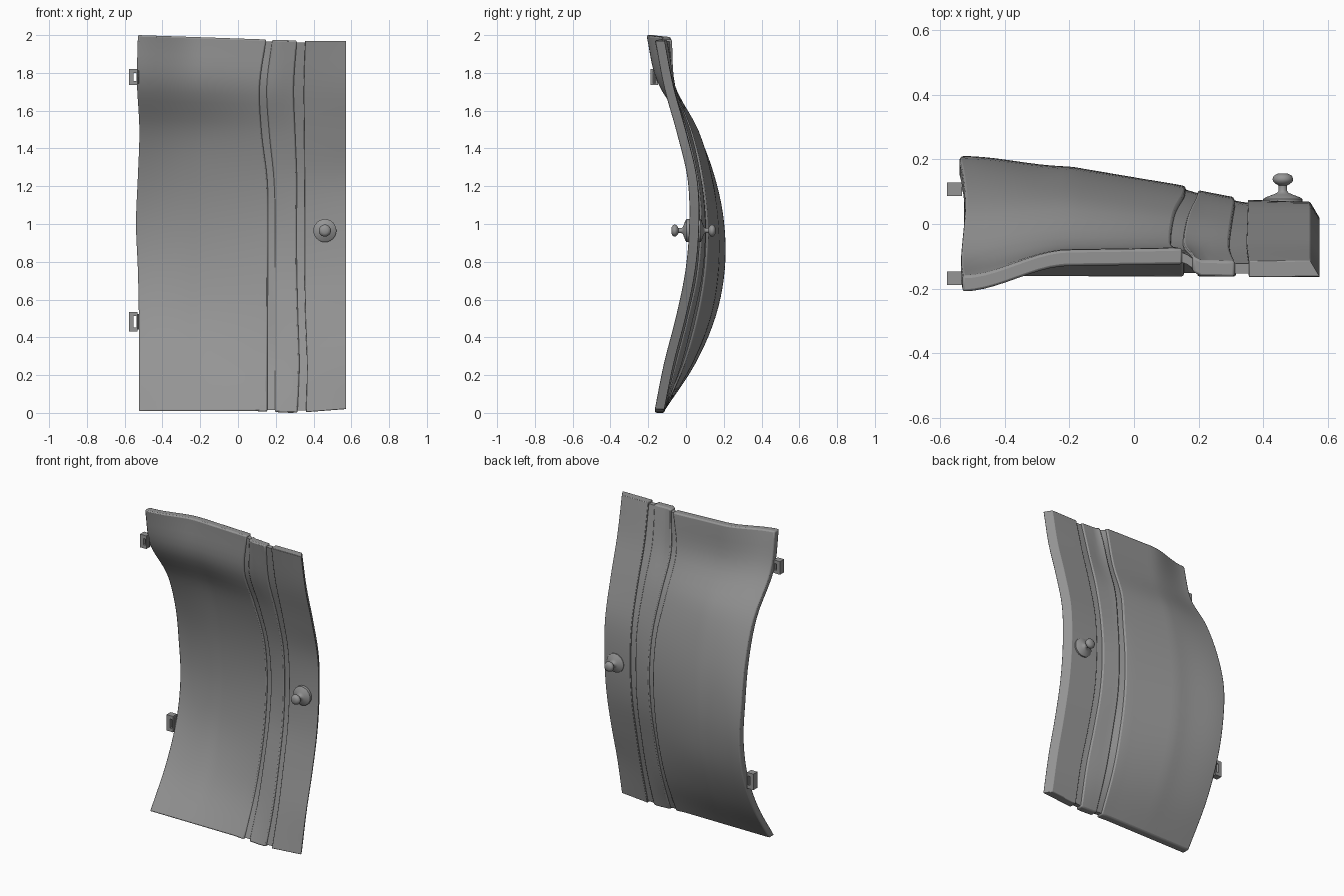
import bpy, bmesh, math
from mathutils import Vector

if "Cube" in bpy.data.objects:
    bpy.data.objects.remove(bpy.data.objects["Cube"])

THICK = 0.05
# depth of the front face, sampled bottom to top, at several x columns
COLS = [
    (-0.53, [-.165, -.005, .10, .147, .143, .093, -.002, -.155, -.21]),
    (-0.20, [-.165, -.02, .075, .115, .115, .08, .01, -.115, -.130]),
    (0.15, [-.165, -.06, .01, .05, .06, .035, -.025, -.11, -.125]),
    (0.20, [-.165, -.08, -.02, .03, .045, .022, -.035, -.12, -.162]),
    (0.35, [-.165, -.11, -.05, .0, .016, .003, -.05, -.115, -.165]),
    (0.57, [-.165, -.12, -.06, -.012, .008, .0, -.055, -.12, -.163]),
]


def spline(vals, t):
    """Catmull-Rom through evenly spaced values, t in 0..1."""
    n = len(vals) - 1
    f = min(max(t, 0), 1) * n
    i = min(int(f), n - 1)
    u = f - i
    b, c = vals[i], vals[i + 1]
    a = vals[i - 1] if i > 0 else 2 * b - c
    d = vals[i + 2] if i + 2 <= n else 2 * c - b
    return b + 0.5 * u * (c - a + u * (2*a - 5*b + 4*c - d + u * (3*(b - c) + d - a)))


def front_y(x, t):
    x = min(max(x, COLS[0][0]), COLS[-1][0])
    for k, ((x0, v0), (x1, v1)) in enumerate(zip(COLS, COLS[1:])):
        if x <= x1:
            u = (x - x0) / (x1 - x0)
            if k == 0:
                u = u * u * (3 - 2 * u)
            y = spline(v0, t) * (1 - u) + spline(v1, t) * u
            return y + 0.009 * math.sin(math.pi * t)


def height(x, t):
    top = 2.0 - 0.03 * min(1, (x + 0.53) / 0.88)
    bottom = 0.01 - 0.01 * max(0, 1 - abs(x - 0.28) / 0.2)
    if x > 0.35:
        bottom = 0.003 + 0.017 * (x - 0.35) / 0.22
    return bottom + (top - bottom) * t


dark = bpy.data.materials.new("dark_grey")
dark.diffuse_color = (0.3, 0.3, 0.3, 1)
dark.use_nodes = True
dark.node_tree.nodes["Principled BSDF"].inputs["Base Color"].default_value = dark.diffuse_color


def finish(ob, bevel=0, angle=35):
    ob.data.materials.append(dark)
    bpy.context.view_layer.objects.active = ob
    for o in bpy.context.selected_objects:
        o.select_set(False)
    ob.select_set(True)
    if bevel:
        m = ob.modifiers.new("soft_edges", 'BEVEL')
        m.width, m.segments, m.limit_method = bevel, 2, 'ANGLE'
        m.angle_limit = math.radians(40)
    bpy.ops.object.shade_smooth_by_angle(angle=math.radians(angle))


def new_object(name, bm):
    bmesh.ops.recalc_face_normals(bm, faces=bm.faces)
    me = bpy.data.meshes.new(name)
    bm.to_mesh(me)
    bm.free()
    ob = bpy.data.objects.new(name, me)
    bpy.context.collection.objects.link(ob)
    return ob


def plank(name, left, right, nx, nz=40, inset=0, slant=0, bevel=0.008):
    """Warped board between two wavy edges; slant pulls in the back right edge."""
    bm = bmesh.new()
    t_in = inset * 0.5
    grid = []
    for k in range(nz + 1):
        t = t_in + (1 - 2 * t_in) * k / nz
        x0, x1 = spline(left, t), spline(right, t)
        row = []
        for back in (0, 1):
            side = []
            for i in range(nx + 1):
                x = x0 + (x1 - slant * back - x0) * i / nx
                y = front_y(x, t) + (THICK - inset if back else inset)
                side.append(bm.verts.new((x, y, height(x, t))))
            row.append(side)
        grid.append(row[0] + row[1][::-1])
    m = 2 * (nx + 1)
    for a, b in zip(grid, grid[1:]):
        for i in range(m):
            j = (i + 1) % m
            bm.faces.new((a[i], a[j], b[j], b[i]))
    for r in (grid[0], grid[-1]):
        for i in range(nx):
            bm.faces.new((r[i], r[i + 1], r[m - 2 - i], r[m - 1 - i]))
    finish(new_object(name, bm), bevel)


# three boards with shared wavy joints
A_L = [-.525, -.525, -.525, -.53, -.54, -.53, -.522, -.535, -.53]
A_R = [.155, .155, .157, .158, .16, .155, .125, .115, .15]
B_L = [.195, .195, .195, .195, .197, .19, .165, .152, .182]
B_R = [.315, .325, .318, .312, .31, .312, .303, .295, .312]
C_L = [.36, .365, .357, .352, .352, .352, .35, .348, .355]
C_R = [.574] * 3
plank("wide_board", A_L, A_R, 20)
plank("narrow_board", B_L, B_R, 5)
plank("handle_board", C_L, C_R, 6, slant=0.03, bevel=0.003)


# recessed strips filling the joints
def shift(v, d):
    return [a + d for a in v]


plank("joint_strip_left", shift(A_R, -.01), shift(B_L, .01), 2, inset=0.01, bevel=0)
plank("joint_strip_right", shift(B_R, -.01), shift(C_L, .01), 2, inset=0.01, bevel=0)

# lathed knobs on both faces
PROFILE = [(.061, -.022), (.061, .004), (.052, .01), (.03, .018), (.017, .024), (.013, .03),
           (.013, .046), (.022, .051), (.030, .058), (.032, .066), (.028, .076), (.015, .083)]


def knob(name, y, sign, n=24):
    bm = bmesh.new()
    rings = [[bm.verts.new((.46 + r * math.cos(2 * math.pi * i / n), y + sign * d,
                            .965 + r * math.sin(2 * math.pi * i / n))) for i in range(n)]
             for r, d in PROFILE]
    for a, b in zip(rings, rings[1:]):
        for i in range(n):
            bm.faces.new((a[i], a[(i + 1) % n], b[(i + 1) % n], b[i]))
    bm.faces.new(rings[0])
    bm.faces.new(rings[-1])
    finish(new_object(name, bm), angle=40)


knob("front_knob", .006, -1)
knob("back_knob", .073, 1)


# strap hinges: slotted plate plus a pin
def hinge(name, y, z, h):
    bm = bmesh.new()

    def box(c, s):
        for v in bmesh.ops.create_cube(bm, size=1)["verts"]:
            v.co = Vector(c) + Vector((v.co.x * s[0], v.co.y * s[1], v.co.z * s[2]))
    d = 0.042
    box((-.566, y, z), (.024, d, h))
    for s in (-1, 1):
        box((-.544, y, z + s * (h / 2 - .011)), (.022, d, .022))
    box((-.535, y, z), (.007, d, h))
    pin = bmesh.ops.create_cone(bm, cap_ends=True, segments=10, radius1=.007,
                                radius2=.007, depth=h * .8)["verts"]
    bmesh.ops.translate(bm, verts=pin, vec=(-.53, y, z))
    finish(new_object(name, bm))


hinge("upper_hinge", -.168, 1.778, .086)
hinge("lower_hinge", .107, .482, .104)
